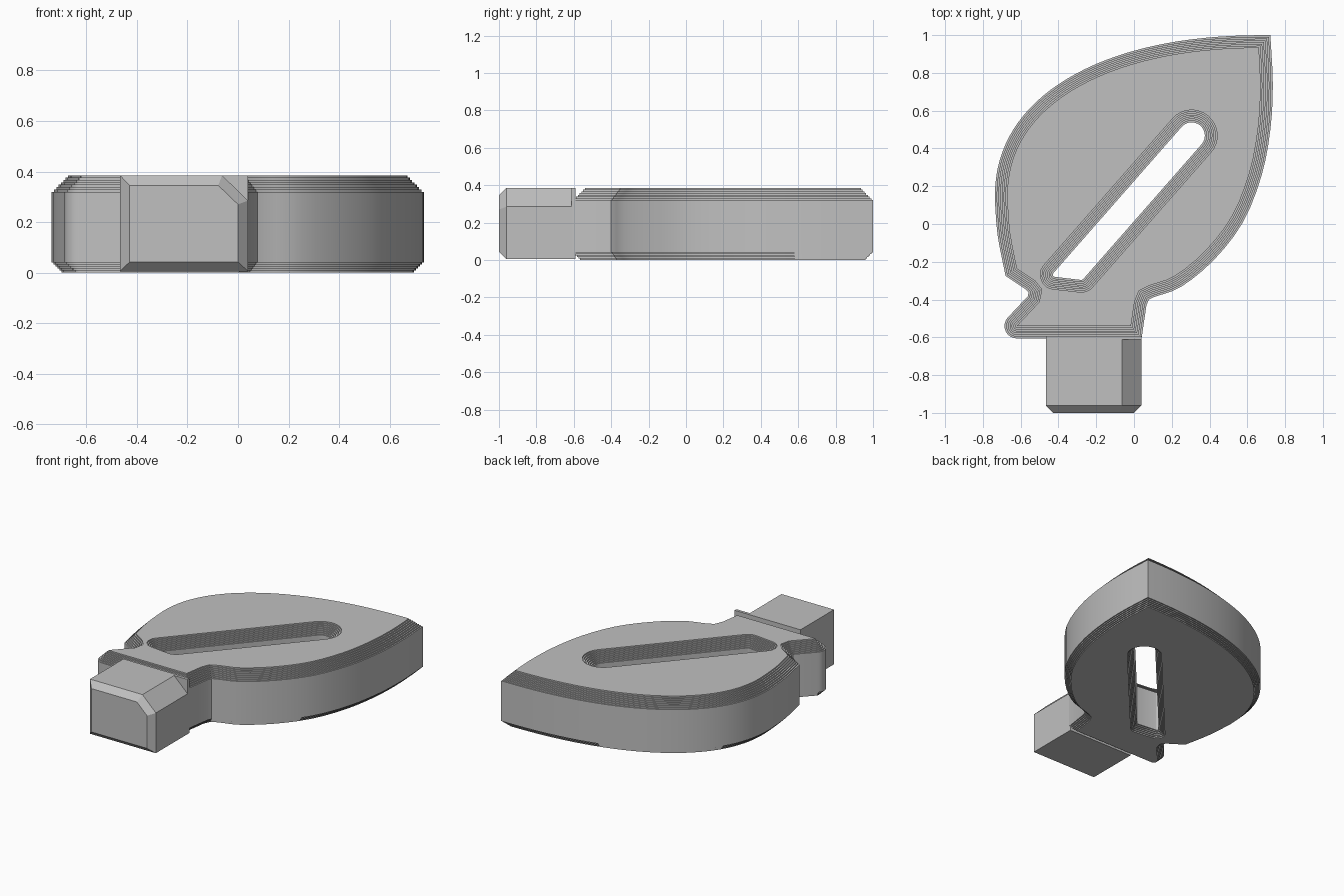
import bpy, bmesh
from math import sin, cos, pi, radians
from mathutils import Vector

cube = bpy.data.objects.get("Cube")
if cube:
    bpy.data.objects.remove(cube)

grey = bpy.data.materials.new("plain grey")
grey.use_nodes = True
COLOUR = (0.53, 0.53, 0.53, 1)
grey.diffuse_color = COLOUR
grey.node_tree.nodes["Principled BSDF"].inputs["Base Color"].default_value = COLOUR


def finish(name, bm, smooth=False):
    bmesh.ops.recalc_face_normals(bm, faces=bm.faces)
    mesh = bpy.data.meshes.new(name)
    bm.to_mesh(mesh)
    bm.free()
    mesh.materials.append(grey)
    obj = bpy.data.objects.new(name, mesh)
    bpy.context.collection.objects.link(obj)
    if smooth:
        bpy.ops.object.select_all(action='DESELECT')
        obj.select_set(True)
        bpy.context.view_layer.objects.active = obj
        bpy.ops.object.shade_smooth_by_angle(angle=radians(25))


def arc(cx, cy, r, start, end, steps):
    angles = [radians(start + (end - start) * i / steps) for i in range(steps + 1)]
    return [Vector((cx + r * cos(a), cy + r * sin(a))) for a in angles]


def spline(points, steps=3):
    """Smooth curve through the points."""
    p = [Vector(q) for q in points]
    p = [2 * p[0] - p[1]] + p + [2 * p[-1] - p[-2]]
    out = []
    for a, b, c, d in zip(p, p[1:], p[2:], p[3:]):
        for i in range(steps):
            t = i / steps
            out.append(0.5 * (2 * b + (c - a) * t + (2 * a - 5 * b + 4 * c - d) * t**2
                              + (3 * b - a - 3 * c + d) * t**3))
    return out + [p[-2]]


def inset(loop, dist):
    """Mitred offset of a counter-clockwise loop, positive is inward."""
    out = []
    for i, p in enumerate(loop):
        e1 = (p - loop[i - 1]).normalized()
        e2 = (loop[(i + 1) % len(loop)] - p).normalized()
        n1, n2 = Vector((-e1.y, e1.x)), Vector((-e2.y, e2.x))
        out.append(p + (n1 + n2) * dist / (1 + n1.dot(n2)))
    return out


# Leaf outline: foot corner, right edge up to the tip
outline = arc(-0.62, -0.54, 0.066, 140, 270, 8)
outline += [Vector(p) for p in [(0.04, -0.606), (0.066, -0.43), (0.078, -0.4)]]
outline += spline([(0.105, -0.387), (0.25, -0.332), (0.425, -0.188), (0.577, 0.01),
                   (0.675, 0.255), (0.722, 0.5), (0.735, 0.74), (0.722, 1.0)])
# Full rounded left shoulder, then the lower left edge and notch
STEPS, POWER = 32, 2 / 2.25
for i in range(1, STEPS):
    a = pi / 2 * i / STEPS
    outline.append(Vector((0.71 - 1.447 * sin(a) ** POWER, 0.13 + 0.87 * cos(a) ** POWER)))
outline += spline([(-0.737, 0.13), (-0.722, -0.06), (-0.68, -0.275)])
outline += [Vector(p) for p in [(-0.57, -0.348), (-0.558, -0.363), (-0.562, -0.382)]]

# Slanted slot with a round upper end and small lower corners
slot = arc(-0.418, -0.268, 0.012, 138.7, 263, 5)
slot += arc(-0.28, -0.28, 0.016, 263, 318.7, 4)
slot += arc(0.305, 0.468, 0.07, -41.3, 138.7, 16)

# Stepped edge levels as (height, inset)
TOP, STEPS_TOP, STEPS_LOW = 0.385, 7, 5
levels = []
for i in range(STEPS_LOW):
    inward = 0.04 * (1 - i / STEPS_LOW)
    levels += [(0.04 * i / STEPS_LOW, inward), (0.04 * (i + 1) / STEPS_LOW, inward)]
levels.append((0.04, 0))
for i in range(STEPS_TOP):
    z = TOP - 0.065 * (1 - i / STEPS_TOP)
    levels += [(z, 0.065 * i / STEPS_TOP), (z, 0.065 * (i + 1) / STEPS_TOP)]
levels.append((TOP, 0.065))

# Leaf body
bm = bmesh.new()
caps = {0: [], len(levels) - 1: []}
for loop, sign in ((outline, 1), (slot, -1)):
    previous = None
    for k, (z, inward) in enumerate(levels):
        ring = [bm.verts.new((p.x, p.y, z)) for p in inset(loop, sign * inward)]
        n = len(ring)
        if previous:
            for i in range(n):
                j = (i + 1) % n
                bm.faces.new((previous[i], previous[j], ring[j], ring[i]))
        if k in caps:
            caps[k] += [bm.edges.get((ring[i], ring[(i + 1) % n])) or
                        bm.edges.new((ring[i], ring[(i + 1) % n])) for i in range(n)]
        previous = ring
for edges in caps.values():
    bmesh.ops.triangle_fill(bm, edges=edges, use_beauty=True)
finish("leaf_body", bm, smooth=True)


def loft(name, sections):
    """Solid through cross-sections given as (y, list of x, z)."""
    bm = bmesh.new()
    rings = [[bm.verts.new((x, y, z)) for x, z in pts] for y, pts in sections]
    for a, b in zip(rings, rings[1:]):
        for i in range(len(a)):
            j = (i + 1) % len(a)
            bm.faces.new((a[i], a[j], b[j], b[i]))
    bm.faces.new(rings[0])
    bm.faces.new(rings[-1])
    finish(name, bm)


# Stem block with one cut corner and a chamfered front
L, R, B = -0.467, 0.04, 0.005
stem = [(L, B), (R, B), (R, 0.285), (-0.063, TOP), (L, TOP)]
front = [(-0.428, 0.043), (0, 0.043), (0, 0.27), (-0.078, 0.345), (-0.428, 0.345)]
loft("stem_block", [(-1, front), (-0.96, stem), (-0.61, stem)])

# Full plate behind the stem block
plate = [(L, B), (R, B), (R, TOP), (L, TOP)]
loft("stem_plate", [(-0.612, plate), (-0.592, plate)])
